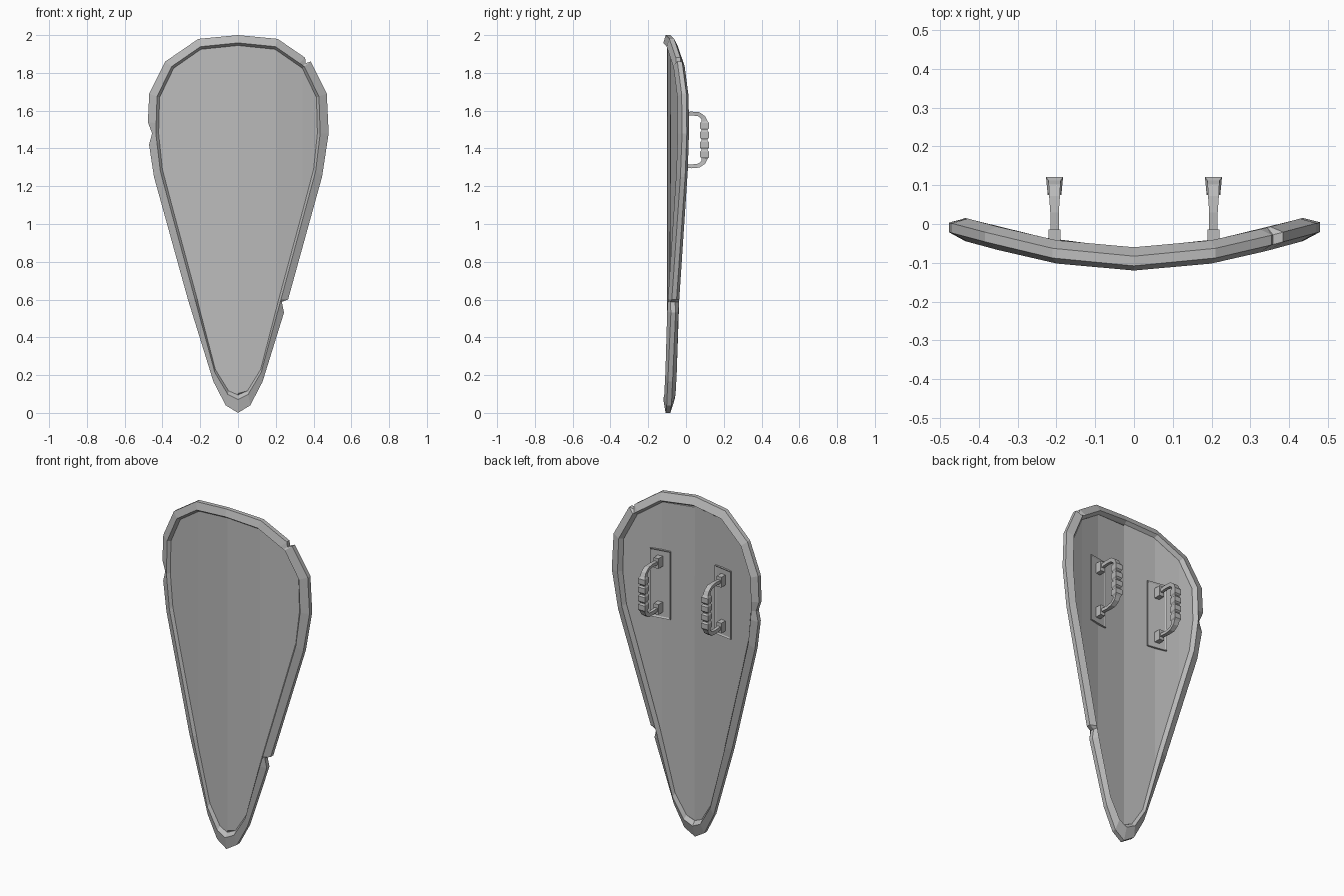
import bpy, bmesh, math
from mathutils import Vector, Matrix

if "Cube" in bpy.data.objects:
    bpy.data.objects.remove(bpy.data.objects["Cube"])

steel = bpy.data.materials.new("plain_grey")
GREY = (0.5, 0.5, 0.5, 1)
steel.diffuse_color = GREY
steel.use_nodes = True
steel.node_tree.nodes["Principled BSDF"].inputs["Base Color"].default_value = GREY


def finish(bm, name):
    bmesh.ops.recalc_face_normals(bm, faces=bm.faces)
    mesh = bpy.data.meshes.new(name)
    bm.to_mesh(mesh)
    bm.free()
    mesh.materials.append(steel)
    obj = bpy.data.objects.new(name, mesh)
    bpy.context.collection.objects.link(obj)
    return obj


def loft(bm, rings, closed):
    """Skin equal-length rings of points; either join the ends or cap them."""
    vs = [[bm.verts.new(p) for p in ring] for ring in rings]
    n = len(vs[0])
    for a, b in zip(vs, vs[1:] + vs[:1] if closed else vs[1:]):
        for i in range(n):
            j = (i + 1) % n
            bm.faces.new((a[i], a[j], b[j], b[i]))
    if not closed:
        bm.faces.new(vs[0])
        bm.faces.new(vs[-1])


# Curved cross-section of the whole shield: (distance from centre, depth)
CURVE = [(0, -.09), (.2, -.072), (.34, -.04), (.44, -.013), (.49, 0)]


def bend(x):
    x = abs(x)
    for (x0, y0), (x1, y1) in zip(CURVE, CURVE[1:]):
        if x <= x1:
            return y0 + (y1 - y0) * (x - x0) / (x1 - x0)
    return CURVE[-1][1]


# Half outline, top to tip: outer point and matching inner point (x, z)
OUTLINE = [
    ((0, 2), (0, 1.945)), ((.21, 1.98), (.195, 1.925)),
    ((.385, 1.86), (.34, 1.825)), ((.47, 1.69), (.415, 1.67)),
    ((.48, 1.48), (.42, 1.48)), ((.445, 1.25), (.4, 1.29)),
    ((.265, .6), (.215, .6)), ((.13, .165), (.12, .23)),
    ((.065, .04), (.05, .117)), ((0, 0), (0, .095))]


def station(pos, side):
    i = min(int(pos), len(OUTLINE) - 2)
    f = pos - i
    out, inn = (Vector(OUTLINE[i][k]).lerp(Vector(OUTLINE[i + 1][k]), f)
                for k in (0, 1))
    flip = Vector((side, 1))
    return out * flip, inn * flip


# Rim: positions along the outline with the depth of each battle notch
left_side = [(p, 0) for p in range(10)] + [
    (1.83, 0), (1.95, .4), (6.03, .6), (6.16, 0)]
right_side = [(p, 0) for p in range(1, 9) if p != 4] + [
    (3.72, 0), (4, .42), (4.26, 0)]
stops = [(p, d, 1) for p, d in sorted(left_side)]
stops += [(p, d, -1) for p, d in sorted(right_side, reverse=True)]
SECTION = [(0, -.018), (0, .007), (.75, .03), (1, .01), (1, -.01), (.75, -.03)]
rings = []
for pos, dip, side in stops:
    out, inn = station(pos, side)
    ring = []
    for t, y in SECTION:
        p = out.lerp(inn, max(t, dip))
        ring.append((p.x, bend(p.x) + y, p.y))
    rings.append(ring)
bm = bmesh.new()
loft(bm, rings, True)
finish(bm, "rim")

# Panel: flat sheet cut into strips, then bent and thickened
bm = bmesh.new()
edge = [station(p, 1)[1] for p in range(10)]
edge += [station(p, -1)[1] for p in range(8, 0, -1)]
bm.faces.new([bm.verts.new((p.x, 0, p.y)) for p in edge])
for x, _ in CURVE[:3]:
    for side in (1, -1):
        bmesh.ops.bisect_plane(bm, geom=bm.verts[:] + bm.edges[:] + bm.faces[:],
                               plane_co=(x * side, 0, 0), plane_no=(1, 0, 0))
for v in bm.verts:
    v.co.y = bend(v.co.x)
panel = finish(bm, "panel")
thick = panel.modifiers.new("thickness", "SOLIDIFY")
thick.thickness = .02
thick.offset = 0


def box(name, centre, size, angle=0, inset=0):
    bm = bmesh.new()
    bmesh.ops.create_cube(bm, size=1)
    bmesh.ops.scale(bm, vec=size, verts=bm.verts)
    if inset:
        back = max(bm.faces, key=lambda f: f.calc_center_median().y)
        bmesh.ops.inset_region(bm, faces=[back], thickness=inset, depth=-.005)
    turn = Matrix.Translation(centre) @ Matrix.Rotation(angle, 4, "Z")
    bmesh.ops.transform(bm, matrix=turn, verts=bm.verts)
    return finish(bm, name)


# Handle path from the middle of the grip upward, mirrored below:
# (depth, height above middle, half width, half thickness)
MID = 1.445
half = []
for bead in (.027, .077):
    half += [(.098, bead - .024, .016, .015), (.098, bead - .016, .022, .023),
             (.098, bead + .014, .022, .023), (.098, bead + .022, .016, .015)]
half += [(.092, .118, .015, .012), (.068, .136, .014, .011),
         (.03, .14, .011, .01), (-.05, .134, .011, .01)]
path = [(y, -z, w, t) for y, z, w, t in reversed(half)] + half


def handle(name, x):
    rings = []
    for i, (y, z, w, t) in enumerate(path):
        a, b = path[max(i - 1, 0)], path[min(i + 1, len(path) - 1)]
        along = Vector((b[0] - a[0], b[1] - a[1])).normalized()
        ny, nz = along.y * t, -along.x * t
        rings.append([(x + s * w * k, y + ny * d, MID + z + nz * d)
                      for s, d, k in ((-1, -1, .8), (1, -1, .8),
                                      (1, 1, 1), (-1, 1, 1))])
    bm = bmesh.new()
    loft(bm, rings, False)
    finish(bm, name)


# Back plates, feet and handles on both sides
for label, side in (("left", 1), ("right", -1)):
    x = .205 * side
    y = bend(x)
    box(label + "_back_plate", (x, y + .012, MID), (.12, .02, .4),
        math.atan(.17) * side, .012)
    for level, dz in (("upper", .135), ("lower", -.135)):
        box(f"{label}_{level}_foot", (x, y + .032, MID + dz), (.03, .05, .06))
    handle(label + "_handle", x)
